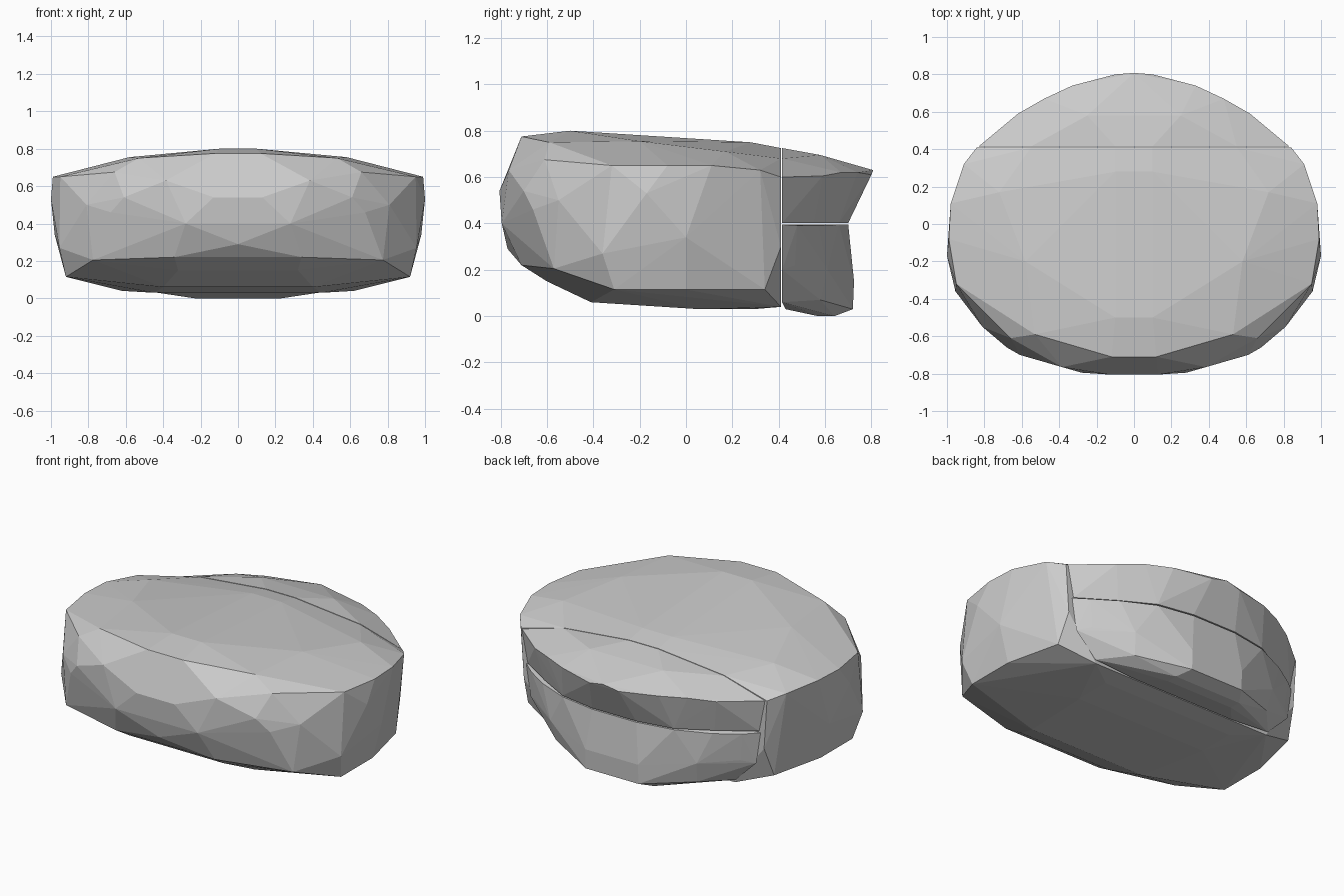
import bpy, bmesh


def hull_rock(name, *groups):
    """Flat-faceted chunk: convex hull of point groups mirrored across x."""
    bm = bmesh.new()
    for group in groups:
        for x, y, z in group:
            bm.verts.new((x, y, z))
            if x > 0:
                bm.verts.new((-x, y, z))
    res = bmesh.ops.convex_hull(bm, input=bm.verts[:])
    junk = {v for v in res["geom_interior"] + res["geom_unused"]
            if isinstance(v, bmesh.types.BMVert)}
    bmesh.ops.delete(bm, geom=list(junk), context='VERTS')
    bmesh.ops.recalc_face_normals(bm, faces=bm.faces[:])
    mesh = bpy.data.meshes.new(name)
    bm.to_mesh(mesh)
    bm.free()
    obj = bpy.data.objects.new(name, mesh)
    bpy.context.collection.objects.link(obj)
    return obj


# Main boulder: crown, shoulder ring, front bulge, lower ring, underside
crown = [(.1, -.5, .8), (.12, -.71, .775), (.53, -.59, .75), (.58, -.2, .755),
         (.1, .28, .75), (.72, .17, .71), (.1, .41, .725), (.55, .41, .68)]
shoulder = [(.66, -.61, .675), (.95, -.32, .65), (.99, -.08, .65),
            (.98, .11, .65), (.91, .32, .63), (.84, .41, .6),
            (.385, -.765, .63)]
bulge = [(.13, -.805, .54), (.28, -.795, .4), (.61, -.7, .54),
         (.68, -.66, .46), (.81, -.55, .5), (1, -.17, .53), (.98, 0, .34),
         (.955, -.36, .27), (.82, .41, .3)]
lower = [(0, -.77, .29), (.34, -.71, .22), (.775, -.57, .205),
         (.92, -.31, .115), (.92, 0, .115), (.84, .34, .115)]
underside = [(.32, -.6, .15), (.4, -.41, .06), (.45, .06, .03),
             (.45, .29, .03), (.62, .41, .04)]
hull_rock("main_boulder", crown, shoulder, bulge, lower, underside)

# Upper slab split off the back: top, overhanging rim, receding base
top = [(.1, .415, .725), (.55, .415, .68), (.25, .58, .695), (.83, .415, .6)]
rim = [(0, .808, .63), (.1, .8, .61), (.33, .74, .62), (.48, .67, .62),
       (.62, .59, .605), (.78, .455, .6)]
base = [(.15, .7, .402), (.38, .66, .402), (.58, .55, .402),
        (.72, .46, .402), (.79, .415, .402)]
hull_rock("upper_back_slab", top, rim, base)

# Lower slab under it: seam edge, belly, foot
seam = [(.15, .7, .395), (.38, .66, .395), (.58, .57, .39),
        (.72, .48, .39), (.8, .415, .395)]
belly = [(.18, .725, .15), (.5, .61, .2), (.7, .47, .22), (.77, .415, .2)]
foot = [(.18, .72, .03), (.23, .64, 0), (.23, .57, 0),
        (.35, .43, .03), (.48, .58, .07), (.63, .415, .06)]
hull_rock("lower_back_slab", seam, belly, foot)
